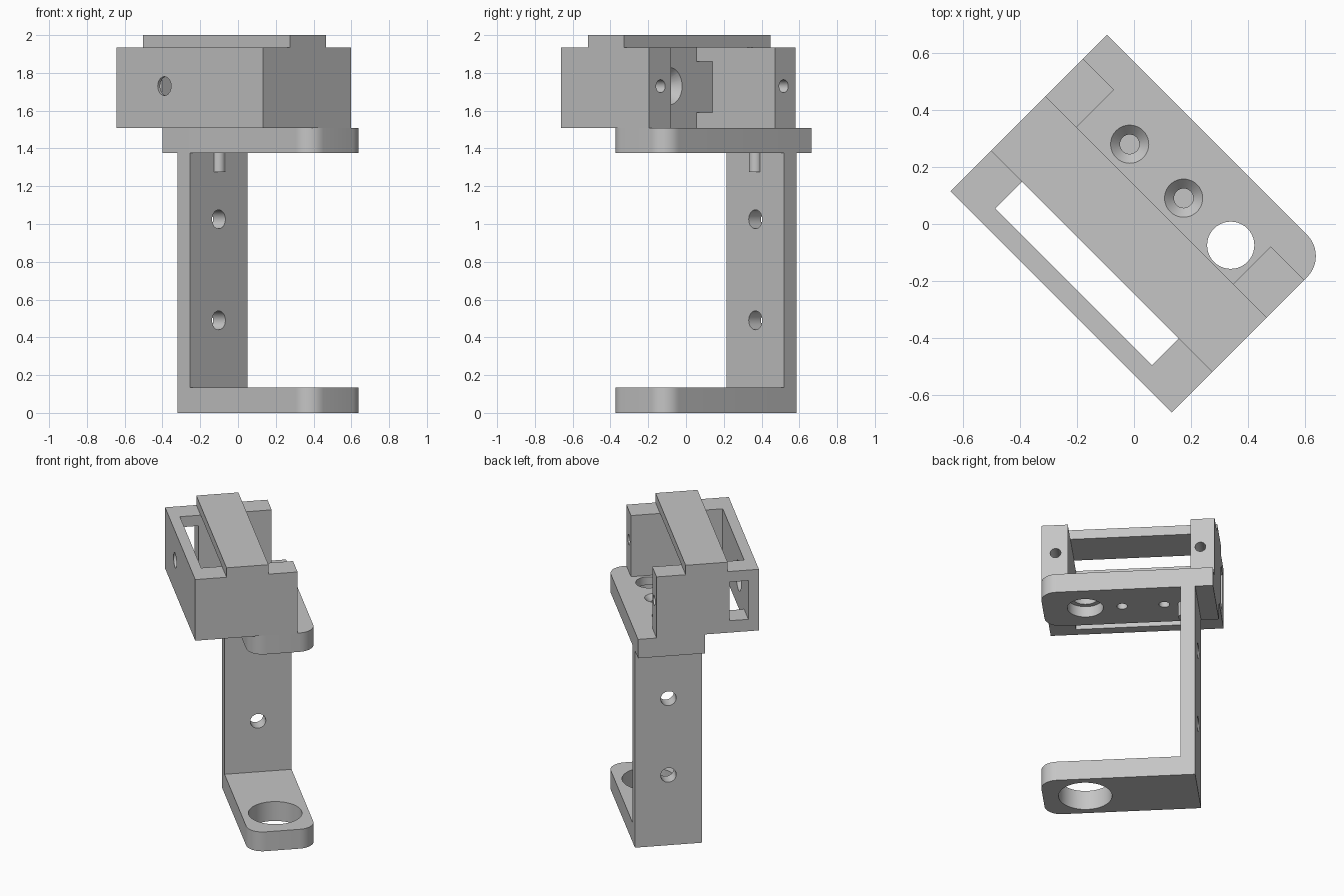
import bpy, bmesh, math
from mathutils import Matrix

cube = bpy.data.objects.get("Cube")
if cube:
    bpy.data.objects.remove(cube, do_unlink=True)

grey = bpy.data.materials.new("plain grey")
grey.use_nodes = True
COLOUR = (0.56, 0.56, 0.56, 1)
grey.diffuse_color = COLOUR
grey.node_tree.nodes["Principled BSDF"].inputs["Base Color"].default_value = COLOUR

# Everything is modelled square to the axes: x along the bracket, y across it.
BACK, FRONT = -0.537, 0.562          # ends of the upper housing
POST_BACK, POST_FRONT = -0.424, -0.332
ARM_IN, ARM_OUT = -0.028, 0.403      # sides of the bracket
MID = (ARM_IN + ARM_OUT) / 2
FOOT_TOP, SHELF, DECK, ROOF, TOP = 0.135, 1.375, 1.507, 1.934, 2.0
WALL_OUT, WALL_IN, BLOCK_END = -0.374, -0.306, 0.284
BORE_X = 0.293
BORE_Z = 1.73
parts = []


def finish(name, bm):
    bmesh.ops.recalc_face_normals(bm, faces=bm.faces)
    mesh = bpy.data.meshes.new(name)
    bm.to_mesh(mesh)
    bm.free()
    obj = bpy.data.objects.new(name, mesh)
    bpy.context.collection.objects.link(obj)
    return obj


def box(name, x, y, z, round_front=0):
    """Box between (min, max) pairs, with optional rounded front corners."""
    bm = bmesh.new()
    bmesh.ops.create_cube(bm, size=1)
    for v in bm.verts:
        v.co = [r[0] if c < 0 else r[1] for c, r in zip(v.co, (x, y, z))]
    if round_front:
        edges = [e for e in bm.edges
                 if all(abs(v.co.x - x[1]) < 1e-5 for v in e.verts)
                 and abs(e.verts[0].co.z - e.verts[1].co.z) > 1e-5]
        bmesh.ops.bevel(bm, geom=edges, offset=round_front, segments=10,
                        profile=0.5, affect='EDGES')
    return finish(name, bm)


def rod(name, start, axis, length, r1, r2=None):
    """Cylinder or cone running from start along a positive axis."""
    bm = bmesh.new()
    bmesh.ops.create_cone(bm, cap_ends=True, segments=40, radius1=r1,
                          radius2=r1 if r2 is None else r2, depth=length,
                          matrix=Matrix.Translation((0, 0, length / 2)))
    turn = {'X': Matrix.Rotation(math.pi / 2, 4, 'Y'),
            'Y': Matrix.Rotation(-math.pi / 2, 4, 'X'),
            'Z': Matrix.Identity(4)}[axis]
    bm.transform(Matrix.Translation(start) @ turn)
    return finish(name, bm)


def part(obj, cutters=()):
    """Cut the holes, then colour and store a finished part."""
    bpy.context.view_layer.objects.active = obj
    for cutter in cutters:
        cutter.hide_render = True
        mod = obj.modifiers.new("hole", 'BOOLEAN')
        mod.operation, mod.solver, mod.object = 'DIFFERENCE', 'EXACT', cutter
        bpy.ops.object.modifier_apply(modifier=mod.name)
        bpy.data.objects.remove(cutter, do_unlink=True)
    obj.data.materials.clear()
    obj.data.materials.append(grey)
    parts.append(obj)


# Foot plate with its large bore
part(box("foot_plate", (POST_BACK, FRONT), (ARM_IN, ARM_OUT), (0, FOOT_TOP), 0.105),
     [rod("cut", (BORE_X, MID, -0.1), 'Z', 0.4, 0.17)])

# Post with two cross holes, and a small pin under the shelf
part(box("post", (POST_BACK, POST_FRONT), (ARM_IN, ARM_OUT), (FOOT_TOP, SHELF)),
     [rod("cut", (-0.6, MID, z), 'X', 0.5, 0.05) for z in (0.49, 1.025)])
part(rod("post_pin", (POST_FRONT, MID, 1.275), 'Z', SHELF - 1.275, 0.035))

# Shelf plate: stepped bore and two countersunk screw holes
cuts = [rod("cut", (BORE_X, MID, 1.2), 'Z', 0.5, 0.083),
        rod("cut", (BORE_X, MID, 1.3), 'Z', 0.15, 0.114)]
for x in (-0.209, 0.059):
    cuts += [rod("cut", (x, MID, 1.2), 'Z', 0.5, 0.034),
             rod("cut", (x, MID, DECK - 0.034), 'Z', 0.036, 0.034, 0.069)]
part(box("shelf_plate", (BACK, FRONT), (ARM_IN, ARM_OUT), (SHELF, DECK), 0.105), cuts)

# End blocks of the housing, the back one with a window
BACK_IN, FRONT_IN = -0.383, 0.396
blind_holes = [rod("cut", (x, 0, BORE_Z), 'Y', 0.4, 0.034) for x in (-0.447, 0.474)]
window = box("cut", (-0.7, -0.3), (WALL_IN, -0.185), (1.59, 1.86))
part(box("back_block", (BACK, BACK_IN), (WALL_OUT, BLOCK_END), (DECK, ROOF)),
     [blind_holes[0], window])
part(box("front_block", (FRONT_IN, FRONT), (WALL_OUT, BLOCK_END), (DECK, ROOF)),
     [blind_holes[1]])

# Side wall joining the blocks, countersunk from inside
part(box("side_wall", (BACK_IN, FRONT_IN), (WALL_OUT, WALL_IN), (DECK, ROOF)),
     [rod("cut", (-0.177, -0.5, BORE_Z), 'Y', 0.4, 0.05),
      rod("cut", (-0.177, WALL_IN - 0.05, BORE_Z), 'Y', 0.052, 0.05, 0.102)])

# Bridge bar across the top
part(box("bridge_bar", (BACK, FRONT), (-0.173, 0.097), (ROOF, TOP)))

# Turn the assembly and shade round surfaces smooth
bpy.ops.object.select_all(action='DESELECT')
for obj in parts:
    obj.rotation_euler.z = -math.pi / 4
    obj.select_set(True)
bpy.context.view_layer.objects.active = parts[0]
bpy.ops.object.shade_smooth_by_angle(angle=math.radians(30))
